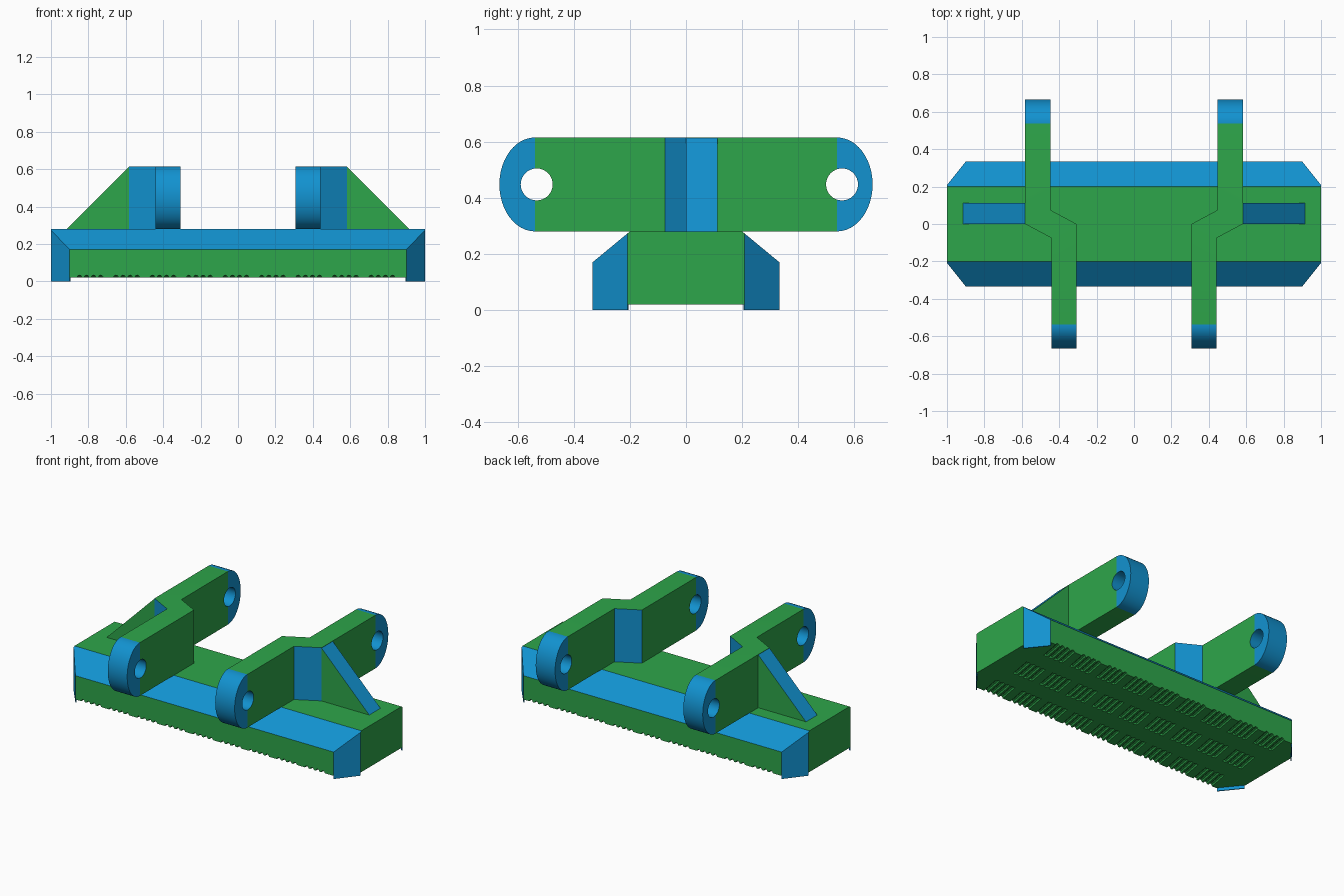
import bpy, bmesh, math
from mathutils import Matrix, Vector

if "Cube" in bpy.data.objects:
    bpy.data.objects.remove(bpy.data.objects["Cube"])

def material(name, rgb):
    m = bpy.data.materials.new(name)
    m.diffuse_color = (*rgb, 1)
    m.use_nodes = True
    m.node_tree.nodes["Principled BSDF"].inputs["Base Color"].default_value = m.diffuse_color
    return m

GREEN = material("green", (0.027, 0.381, 0.069))
BLUE = material("blue", (0.006, 0.288, 0.631))

def add_object(name, bm):
    bmesh.ops.recalc_face_normals(bm, faces=bm.faces)
    me = bpy.data.meshes.new(name)
    bm.to_mesh(me)
    bm.free()
    ob = bpy.data.objects.new(name, me)
    bpy.context.collection.objects.link(ob)
    me.materials.append(GREEN)
    me.materials.append(BLUE)
    return ob

def prism(points, offset):
    """Extrude a flat outline by an offset."""
    bm = bmesh.new()
    face = bm.faces.new([bm.verts.new(p) for p in points])
    res = bmesh.ops.extrude_face_region(bm, geom=[face], use_keep_orig=True)
    bmesh.ops.translate(bm, vec=offset, verts=[v for v in res["geom"] if isinstance(v, bmesh.types.BMVert)])
    return bm

def boolean(ob, cutter, operation):
    mod = ob.modifiers.new("cut", 'BOOLEAN')
    mod.operation, mod.solver, mod.object = operation, 'EXACT', cutter
    deps = bpy.context.evaluated_depsgraph_get()
    me = bpy.data.meshes.new_from_object(ob.evaluated_get(deps))
    ob.modifiers.clear()
    ob.data = me
    bpy.data.objects.remove(cutter)

def paint(ob, is_blue):
    me = ob.data
    me.materials.clear()
    me.materials.append(GREEN)
    me.materials.append(BLUE)
    for p in me.polygons:
        p.material_index = 1 if is_blue(p) else 0

def slanted(p):
    return max(abs(c) for c in p.normal) < 0.999

# Shoe body: chamfered section with four clipped corners
BASE = 0.02
section = [(-1, -.333, BASE), (-1, .333, BASE), (-1, .333, .17),
           (-1, .2, .28), (-1, -.2, .28), (-1, -.333, .17)]
bm = prism(section, (2, 0, 0))
for sx in (-1, 1):
    for sy in (-1, 1):
        res = bmesh.ops.bisect_plane(bm, geom=bm.verts[:] + bm.edges[:] + bm.faces[:],
                                     plane_co=(sx * .9, sy * .333, 0),
                                     plane_no=(sx * .125, sy * .1, 0), clear_outer=True)
        bmesh.ops.holes_fill(bm, edges=[e for e in bm.edges if e.is_boundary])
body = add_object("shoe_body", bm)

# Tread: rows of slanted round grooves in the underside
bm = bmesh.new()
for y in (-.27, 0, .27):
    for group in range(-4, 5):
        for k in range(4):
            x = group * .195 + (k - 1.5) * .038
            m = (Matrix.Translation((x, y, BASE)) @ Matrix.Rotation(math.radians(-10), 4, 'Z')
                 @ Matrix.Rotation(math.pi / 2, 4, 'X'))
            bmesh.ops.create_cone(bm, cap_ends=True, segments=8, radius1=.013,
                                  radius2=.013, depth=.15, matrix=m)
boolean(body, add_object("groove_cutter", bm), 'DIFFERENCE')
paint(body, lambda p: p.center.z > .04 and slanted(p))

# Thin lips under the clipped corners
for sx in (-1, 1):
    for sy in (-1, 1):
        a, b = Vector((sx, sy * .208, 0)), Vector((sx * .9, sy * .333, 0))
        inward = Vector((-sx * .125, -sy * .1, 0)).normalized() * .006
        lip = add_object("corner_lip", prism([a, b, b + inward, a + inward], (0, 0, BASE)))
        paint(lip, lambda p: True)

# Cranked link lugs with rounded, drilled ends
LOW, HIGH, SPLIT, END = .28, .615, .538, .665
MID = (LOW + HIGH) / 2

def end_arc(s):
    return [(0, s * (SPLIT + (END - SPLIT) * math.cos(t)), MID + s * (HIGH - LOW) / 2 * math.sin(t))
            for t in (math.pi * (i / 24 - .5) for i in range(25))]

for s, side in ((-1, "left"), (1, "right")):
    plan = [(.582, .7), (.582, 0), (.442, -.075), (.442, -.7),
            (.307, -.7), (.307, 0), (.447, .075), (.447, .7)]
    lug = add_object(side + "_lug", prism([(s * x, y, LOW - .1) for x, y in plan], (0, 0, .6)))
    outline = [(s * .2, y, z) for _, y, z in end_arc(1) + end_arc(-1)]
    boolean(lug, add_object("outline_cutter", prism(outline, (s * .5, 0, 0))), 'INTERSECT')
    bm = bmesh.new()
    for y in (-.532, .556):
        m = Matrix.Translation((s * .45, y, MID)) @ Matrix.Rotation(math.pi / 2, 4, 'Y')
        bmesh.ops.create_cone(bm, cap_ends=True, segments=32, radius1=.057,
                              radius2=.057, depth=.6, matrix=m)
    boolean(lug, add_object("pin_cutter", bm), 'DIFFERENCE')
    # Split the faces where the end colour starts
    bm = bmesh.new()
    bm.from_mesh(lug.data)
    bmesh.ops.triangulate(bm, faces=bm.faces)
    for y in (-SPLIT, SPLIT):
        bmesh.ops.bisect_plane(bm, geom=bm.verts[:] + bm.edges[:] + bm.faces[:], dist=1e-5,
                               plane_co=(0, y, 0), plane_no=(0, 1, 0))
    bm.to_mesh(lug.data)
    bm.free()
    paint(lug, lambda p: abs(p.center.y) > SPLIT or slanted(p))
    bpy.ops.object.select_all(action='DESELECT')
    lug.select_set(True)
    bpy.context.view_layer.objects.active = lug
    bpy.ops.object.shade_smooth_by_angle(angle=math.radians(25))

    # Triangular gusset bracing the lug
    tri = [(s * .58, 0, LOW), (s * .915, 0, LOW), (s * .58, 0, HIGH)]
    gusset = add_object(side + "_gusset", prism(tri, (0, .112, 0)))
    paint(gusset, slanted)
